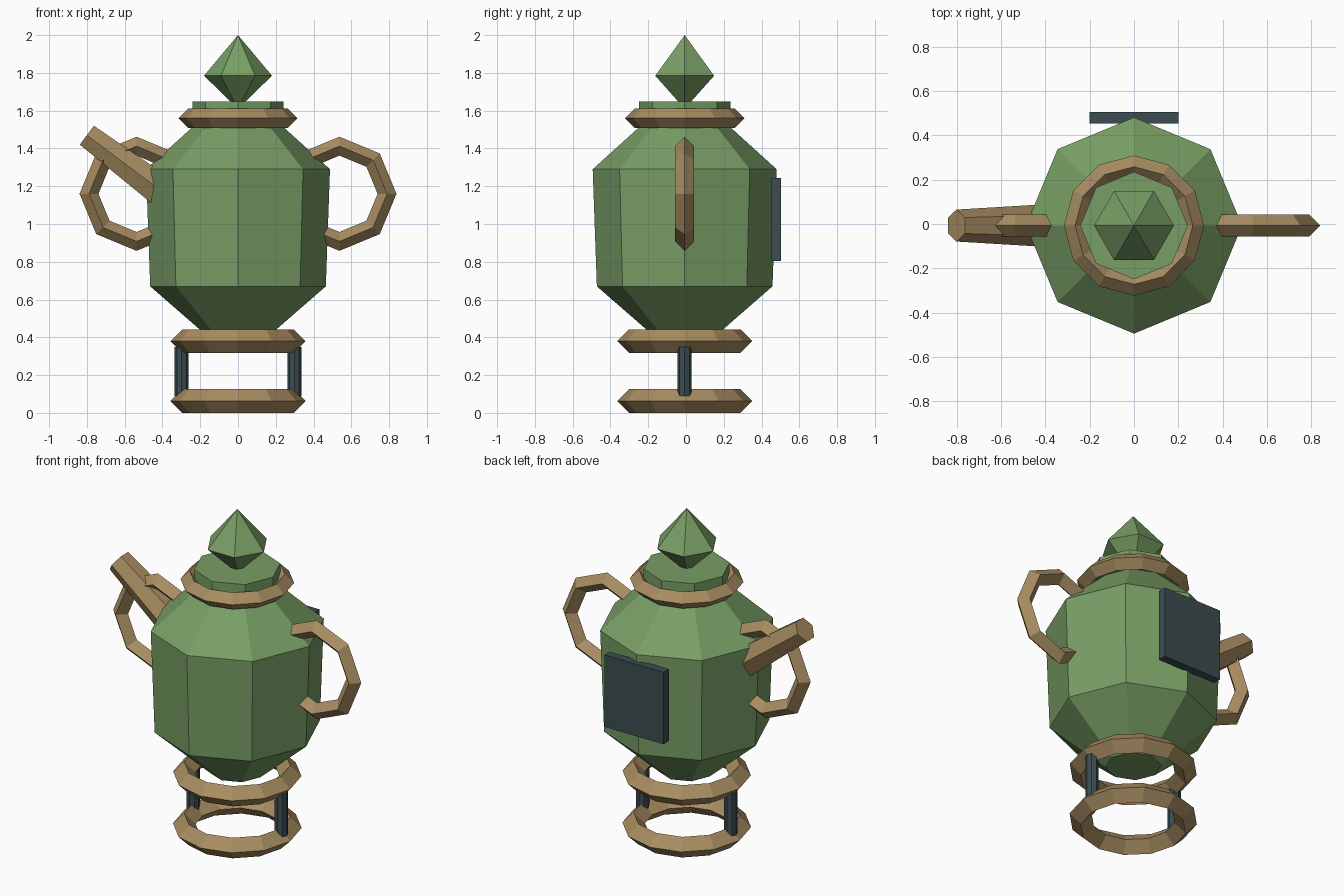
import bpy, bmesh, math
from mathutils import Vector, Matrix

cube = bpy.data.objects.get("Cube")
if cube:
    bpy.data.objects.remove(cube, do_unlink=True)

CY = -0.007  # depth of the main axis


def material(name, rgb):
    m = bpy.data.materials.new(name)
    m.use_nodes = True
    m.diffuse_color = (*rgb, 1)
    m.node_tree.nodes["Principled BSDF"].inputs["Base Color"].default_value = (*rgb, 1)
    return m


green = material("leaf green", (0.19, 0.345, 0.13))
tan = material("tan clay", (0.39, 0.265, 0.12))
slate = material("dark slate", (0.045, 0.074, 0.082))


def finish(name, bm, mat, matrix):
    bmesh.ops.recalc_face_normals(bm, faces=bm.faces)
    mesh = bpy.data.meshes.new(name)
    bm.to_mesh(mesh)
    bm.free()
    mesh.materials.append(mat)
    obj = bpy.data.objects.new(name, mesh)
    obj.matrix_world = matrix
    bpy.context.collection.objects.link(obj)
    return obj


def lathe(name, profile, sides, mat, matrix, closed=False):
    """Turn (radius, height) points around z; zero radius becomes a tip."""
    bm = bmesh.new()
    rings = []
    for r, z in profile:
        count = sides if r else 1
        angles = [math.tau * i / sides for i in range(count)]
        rings.append([bm.verts.new((r * math.cos(a), r * math.sin(a), z)) for a in angles])
    pairs = list(zip(rings, rings[1:]))
    if closed:
        pairs.append((rings[-1], rings[0]))
    for a, b in pairs:
        for i in range(sides):
            j = (i + 1) % sides
            quad = [a[i % len(a)], a[j % len(a)], b[j % len(b)], b[i % len(b)]]
            bm.faces.new(list(dict.fromkeys(quad)))
    if not closed:
        for ring in (rings[0], rings[-1]):
            if len(ring) > 2:
                bm.faces.new(ring)
    return finish(name, bm, mat, matrix)


def hoop(name, radius, tube, sides, mat, matrix):
    """Ring with a diamond cross-section."""
    section = [(radius + tube, 0), (radius, tube), (radius - tube, 0), (radius, -tube)]
    return lathe(name, section, sides, mat, matrix, closed=True)


def at(x, z):
    return Matrix.Translation((x, CY, z))


# Pot, lid and knob
lathe("body", [(0.155, 0.40), (0.465, 0.67), (0.487, 1.29), (0.20, 1.55)], 8, green, at(0, 0))
lathe("lid", [(0.242, 1.55), (0.242, 1.648)], 8, green, at(0, 0))
lathe("lid_knob", [(0, 1.61), (0.18, 1.785), (0, 2.0)], 6, green, at(0, 0))

# Rings around the neck and stand
hoop("neck_ring", 0.265, 0.051, 12, tan, at(0, 1.56))
hoop("stand_top_ring", 0.295, 0.062, 12, tan, at(0, 0.38))
hoop("stand_foot_ring", 0.295, 0.063, 12, tan, at(0, 0.063))

# Side handles and stand posts
for side, s in (("left", 1), ("right", -1)):
    hoop(side + "_handle", 0.252, 0.05, 8, tan,
         at(s * 0.537, 1.16) @ Matrix.Rotation(math.pi / 2, 4, "X"))
    lathe(side + "_stand_post", [(0.037, 0.09), (0.037, 0.35)], 8, slate, at(s * 0.298, 0))

# Tapered spout, leaning out to the right
base, tip = Vector((-0.40, CY, 1.17)), Vector((-0.80, CY, 1.47))
aim = (tip - base).to_track_quat("Z", "Y").to_matrix().to_4x4()
turn = Matrix.Rotation(math.pi / 2, 4, "Z")
axis = aim.to_3x3() @ Vector((1, 0, 0))
if abs(axis.y) > 0.5:
    turn = Matrix.Identity(4)
lathe("spout", [(0.096, 0), (0.072, (tip - base).length)], 6, tan,
      Matrix.Translation(base) @ aim @ turn)

# Flat panel on the back
bm = bmesh.new()
bmesh.ops.create_cube(bm, size=1)
bmesh.ops.scale(bm, vec=(0.4, 0.052, 0.44), verts=bm.verts)
finish("back_panel", bm, slate, Matrix.Translation((0, 0.478, 1.024)))
